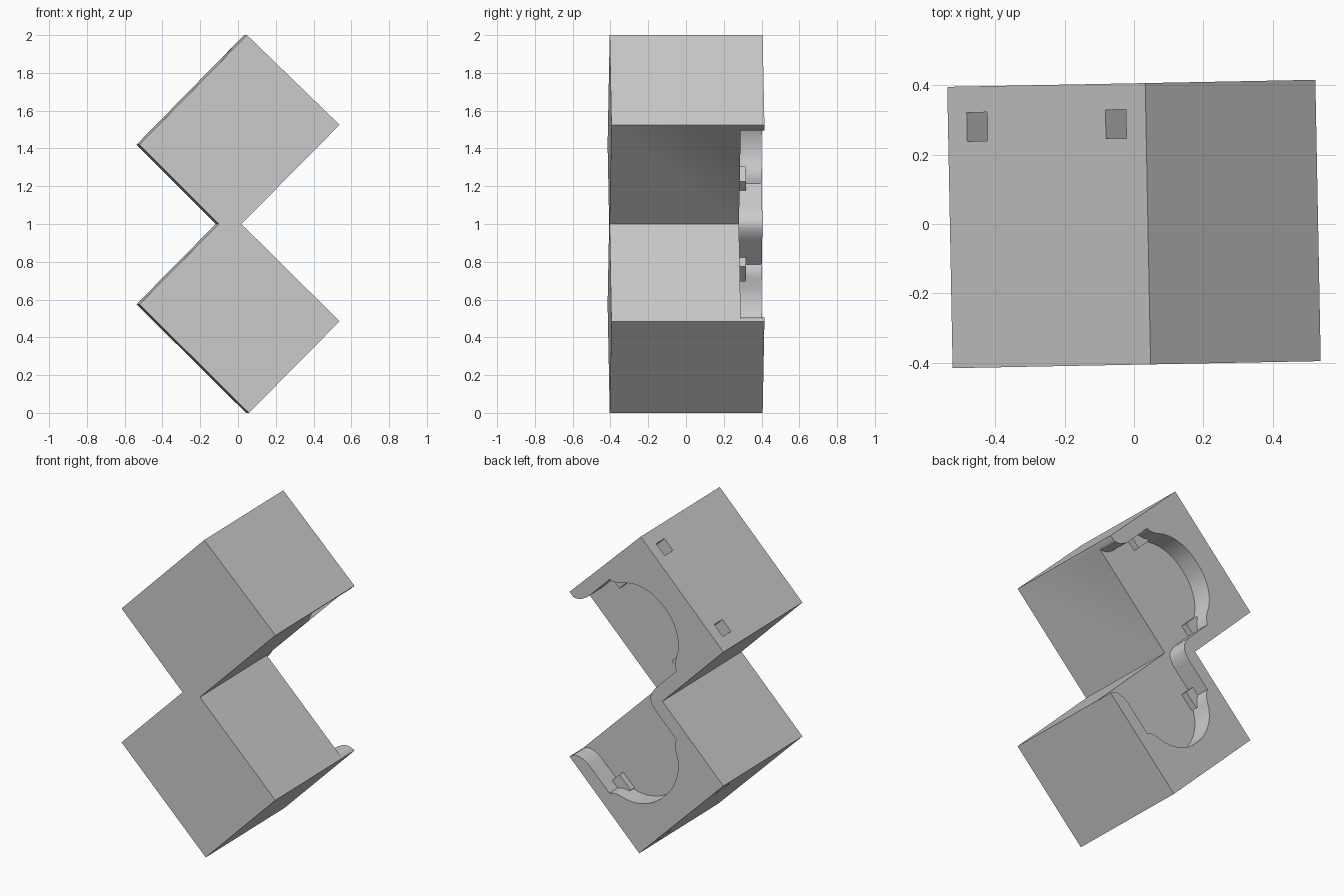
import bpy, bmesh, math
from mathutils import Matrix

cube = bpy.data.objects.get("Cube")
if cube:
    bpy.data.objects.remove(cube, do_unlink=True)

grey = bpy.data.materials.new("light_grey")
grey.use_nodes = True
colour = (0.6, 0.6, 0.6, 1)
grey.diffuse_color = colour
grey.node_tree.nodes["Principled BSDF"].inputs["Base Color"].default_value = colour

TURN = Matrix.Rotation(math.radians(1.1), 4, "Z")
FLOOR, BACK = 0.28, 0.405
WIDTH = 0.65          # pocket width along the open side
S = math.sqrt(0.5)


def prism(name, outline, y0, y1):
    """Extrude an x-z outline along y."""
    bm = bmesh.new()
    face = bm.faces.new([bm.verts.new((x, y0, z)) for x, z in outline])
    moved = bmesh.ops.extrude_face_region(bm, geom=[face])["geom"]
    verts = [v for v in moved if isinstance(v, bmesh.types.BMVert)]
    bmesh.ops.translate(bm, verts=verts, vec=(0, y1 - y0, 0))
    bmesh.ops.recalc_face_normals(bm, faces=bm.faces)
    bm.transform(TURN)
    mesh = bpy.data.meshes.new(name)
    bm.to_mesh(mesh)
    bm.free()
    mesh.materials.append(grey)
    obj = bpy.data.objects.new(name, mesh)
    bpy.context.collection.objects.link(obj)
    return obj


def place(v, w, side):
    """v runs along the open side from the neck, w runs inward."""
    return 0.01 + S * (v - w), 1 + side * S * (v + w)


def block(name, v0, v1, w0, w1, y0, y1, side):
    corners = [(v0, w0), (v1, w0), (v1, w1), (v0, w1)]
    return prism(name, [place(v, w, side) for v, w in corners], y0, y1)


def carve(body, cutter):
    mod = body.modifiers.new(cutter.name, "BOOLEAN")
    mod.operation = "DIFFERENCE"
    mod.solver = "EXACT"
    mod.object = cutter
    bpy.context.view_layer.objects.active = body
    bpy.ops.object.modifier_apply(modifier=mod.name)
    bpy.data.objects.remove(cutter, do_unlink=True)


# Two tilted boxes joined by a narrow neck
body = prism("double_box_body", [
    (0.04, 2), (0.53, 1.525), (0.01, 1), (0.53, 0.485),
    (0.05, 0), (-0.53, 0.575), (-0.11, 1), (-0.53, 1.42)], -BACK, BACK)

# Half of the pocket wall: rounded lip, straight side, domed end
half = []
for i in range(13):
    a = math.pi / 2 * i / 12
    half.append((-0.07 + 0.07 * math.sin(a), 0.115 - 0.115 * math.cos(a)))
half += [(0, 0.304), (0.025, 0.318), (0.045, 0.338), (0.06, 0.363),
         (0.08, 0.398), (0.11, 0.434), (0.15, 0.466), (0.195, 0.49),
         (0.24, 0.506), (0.285, 0.514)]
wall = [p for p in half if p[0] + p[1] > 0.001]
wall += [(WIDTH - v, w) for v, w in reversed(half)]
wall.append((WIDTH + 0.07, -0.2))
outline = [place(v, w, 1) for v, w in wall]
outline += [place(v, w, -1) for v, w in reversed(wall)]
carve(body, prism("pocket_cutter", outline, FLOOR, 0.6))

# Square slots in the far sides, and matching tabs inside the pockets
for side, label in ((1, "upper"), (-1, "lower")):
    for middle in (0.035, 0.605):
        carve(body, block("slot_cutter", middle - 0.042, middle + 0.042,
                          0.58, 0.8, 0.247, 0.33, side))
    block(label + "_neck_tab", -0.03, 0.07, 0.25, 0.36, FLOOR - 0.02, 0.32, side)
    block(label + "_outer_tab", WIDTH - 0.07, WIDTH + 0.03, 0.25, 0.36,
          FLOOR - 0.02, 0.32, side)

bpy.ops.object.select_all(action="DESELECT")
body.select_set(True)
bpy.context.view_layer.objects.active = body
bpy.ops.object.shade_smooth_by_angle(angle=math.radians(28))
